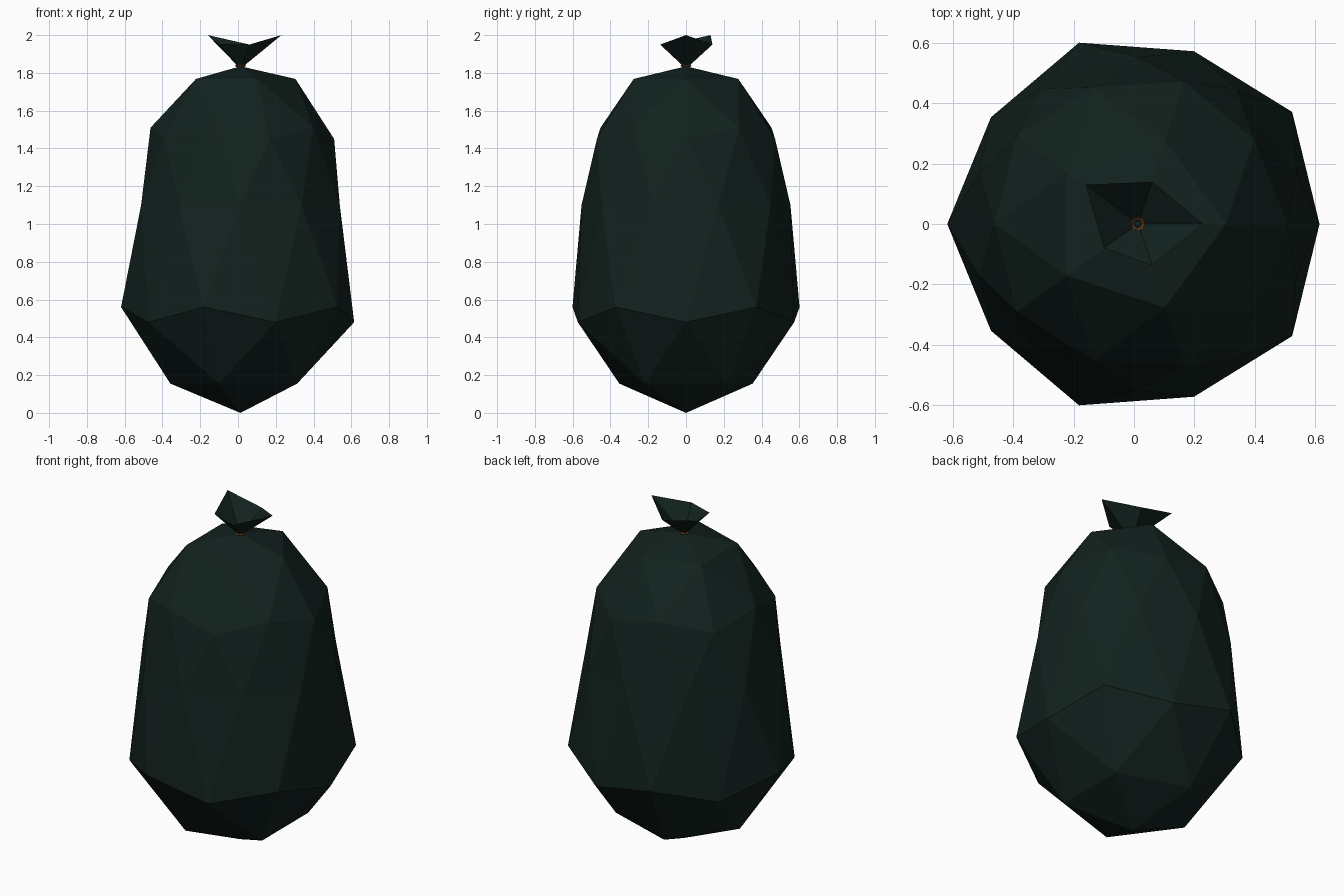
import bpy, bmesh
from math import hypot
from mathutils import Vector

if "Cube" in bpy.data.objects:
    bpy.data.objects.remove(bpy.data.objects["Cube"])

CX = 0.013  # the bag axis sits slightly off centre


def material(name, rgb):
    m = bpy.data.materials.new(name)
    m.diffuse_color = (*rgb, 1)
    m.use_nodes = True
    m.node_tree.nodes["Principled BSDF"].inputs["Base Color"].default_value = m.diffuse_color
    return m


def make_object(name, bm, mat):
    me = bpy.data.meshes.new(name)
    bm.to_mesh(me)
    bm.free()
    me.materials.append(mat)
    ob = bpy.data.objects.new(name, me)
    bpy.context.collection.objects.link(ob)
    return ob


plastic = material("dark_plastic", (0.006, 0.016, 0.013))
cord = material("brown_cord", (0.15, 0.05, 0.01))

# Bag body: icosphere whose latitude levels are reshaped into a sagging sack
# (sphere height, bag height, bag radius)
levels = [(-1, 0, 0), (-.851, .155, .371), (-.526, .48, .602), (-.447, .56, .632),
          (0, 1.1, .553), (.447, 1.45, .496), (.526, 1.51, .476),
          (.851, 1.768, .291), (1, 1.835, 0)]
bm = bmesh.new()
bmesh.ops.create_icosphere(bm, subdivisions=2, radius=1)
for v in bm.verts:
    _, z, r = min(levels, key=lambda l: abs(l[0] - v.co.z))
    flat = hypot(v.co.x, v.co.y)
    k = r / flat if flat > 1e-4 else 0
    v.co = Vector((v.co.x * k + CX, v.co.y * k, z))
make_object("bag_body", bm, plastic)

# Gathered top: open funnel flaring up from the knot
rim = [(.23, 0, 2), (.06, .14, 1.95), (-.16, .13, 2), (-.1, -.08, 1.953), (.06, -.137, 1.95)]
bm = bmesh.new()
apex = bm.verts.new((CX, 0, 1.822))
ring = [bm.verts.new(p) for p in rim]
for i, v in enumerate(ring):
    bm.faces.new((apex, ring[(i + 1) % 5], v))
make_object("bag_top", bm, plastic)

# Tie cord around the neck
bpy.ops.mesh.primitive_torus_add(location=(CX, 0, 1.838), major_radius=.022, minor_radius=.007,
                                 major_segments=8, minor_segments=4)
tie = bpy.context.object
tie.name = "tie_cord"
tie.data.materials.append(cord)
